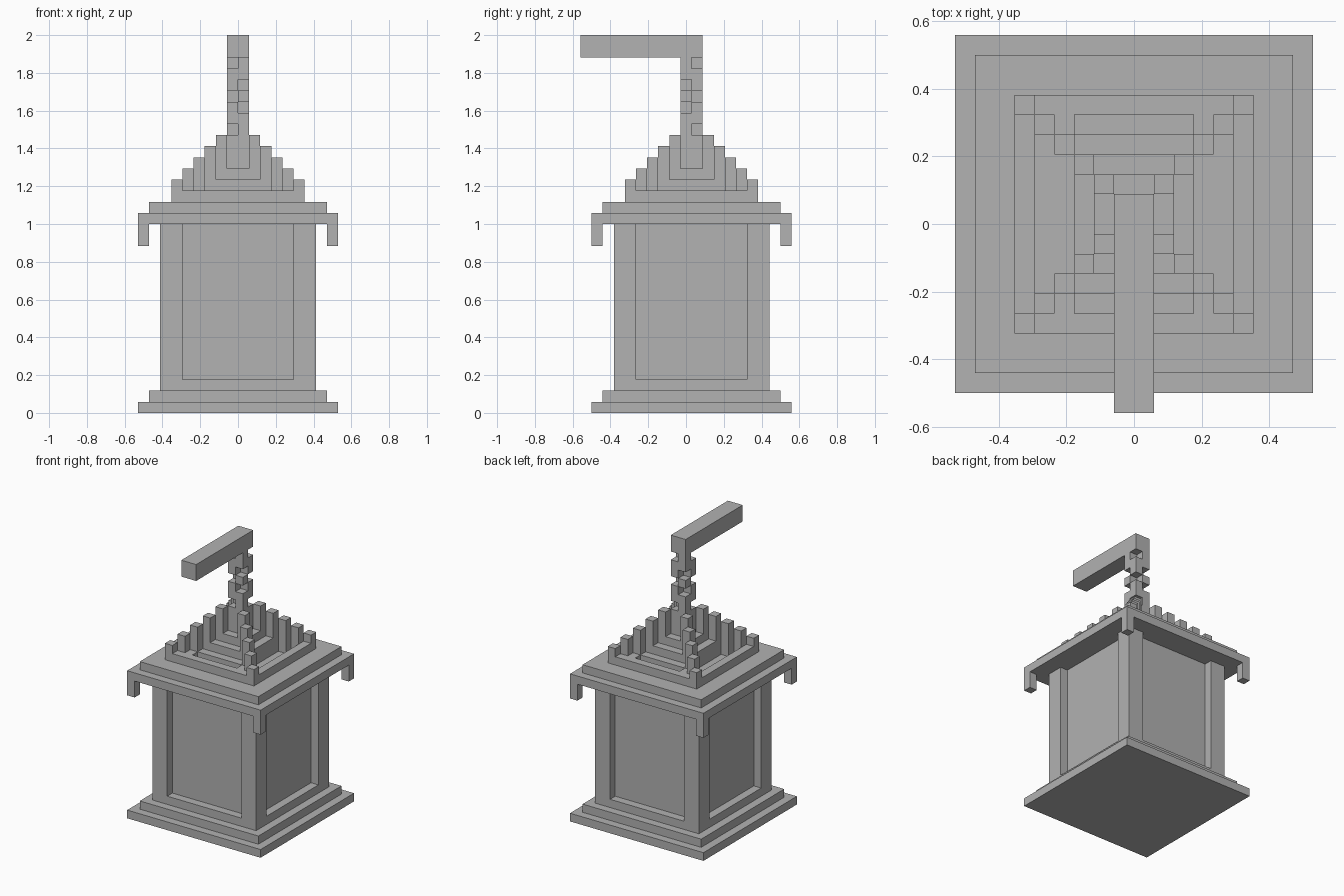
import bpy
import bmesh

U = 2 / 34      # one block
Y0 = U / 2      # centre of the tower in y

if "Cube" in bpy.data.objects:
    bpy.data.objects.remove(bpy.data.objects["Cube"], do_unlink=True)

grey = bpy.data.materials.new("plain grey")
grey.use_nodes = True
colour = (0.445, 0.445, 0.445, 1)
grey.diffuse_color = colour
grey.node_tree.nodes["Principled BSDF"].inputs["Base Color"].default_value = colour


def blocks(name, boxes):
    """One object from boxes (x0, x1, y0, y1, z0, z1), counted in blocks."""
    bm = bmesh.new()
    for x0, x1, y0, y1, z0, z1 in boxes:
        verts = bmesh.ops.create_cube(bm, size=1)["verts"]
        for v in verts:
            v.co.x = (x0 + (v.co.x + 0.5) * (x1 - x0)) * U
            v.co.y = (y0 + (v.co.y + 0.5) * (y1 - y0)) * U + Y0
            v.co.z = (z0 + (v.co.z + 0.5) * (z1 - z0)) * U
    mesh = bpy.data.meshes.new(name)
    bm.to_mesh(mesh)
    bm.free()
    mesh.materials.append(grey)
    obj = bpy.data.objects.new(name, mesh)
    bpy.context.collection.objects.link(obj)
    return obj


def slab(half, z0, z1):
    return (-half, half, -half, half, z0, z1)


def corners(outer, width, z0, z1):
    """Four square pillars set at the corners of a square."""
    lo, hi = (-outer, width - outer), (outer - width, outer)
    return [x + y + (z0, z1) for x in (lo, hi) for y in (lo, hi)]


def ring(outer, z0, z1):
    """Square frame one block wide."""
    i = outer - 1
    return [(-outer, outer, -outer, -i, z0, z1), (-outer, outer, i, outer, z0, z1),
            (-outer, -i, -i, i, z0, z1), (i, outer, -i, i, z0, z1)]


# Stepped base
blocks("base_step_lower", [slab(9, 0, 1)])
blocks("base_step_upper", [slab(8, 1, 2)])

# Body with recessed panels between corner posts
blocks("body_core", [slab(6, 2, 17)])
blocks("body_sill", ring(7, 2, 3))
blocks("body_posts", corners(7, 2, 2, 17))

# Eaves with hanging corners
blocks("eave_lower", [slab(9, 17, 18)])
blocks("eave_upper", [slab(8, 18, 19)])
blocks("eave_drops", corners(9, 1, 15, 17))

# Roof: rims with channels between them, and stepped hip ridges
blocks("roof_rim", ring(6, 19, 20))
blocks("roof_tier_middle", [slab(3, 19, 21)])
blocks("roof_tier_top", [slab(2, 21, 22)])
ledges = []
for s in (-1, 1):
    ledges.append((-3, 3, *sorted((3 * s, 4 * s)), 19, 20))
    for t in (-1, 1):
        ledges.append((*sorted((3 * t, 4 * t)), *sorted((4 * s, 5 * s)), 19, 20))
blocks("roof_ledges", ledges)
ridges = []
for k in range(2, 7):
    ridges += corners(k, 1, 19, 27 - k)
blocks("roof_hip_ridges", ridges)

# Hanging chain: full links joined by pairs of diagonal blocks
chain = [slab(1, 22, 25), slab(1, 26, 27), slab(1, 30, 31)]
for z, slope in ((25, -1), (27, 1), (28, -1), (29, 1), (31, -1)):
    for x in (-1, 0):
        y = x if slope > 0 else -1 - x
        chain.append((x, x + 1, y, y + 1, z, z + 1))
blocks("chain", chain)

# Carrying arm reaching to the front
blocks("arm", [(-1, 1, -10, 1, 32, 34)])
